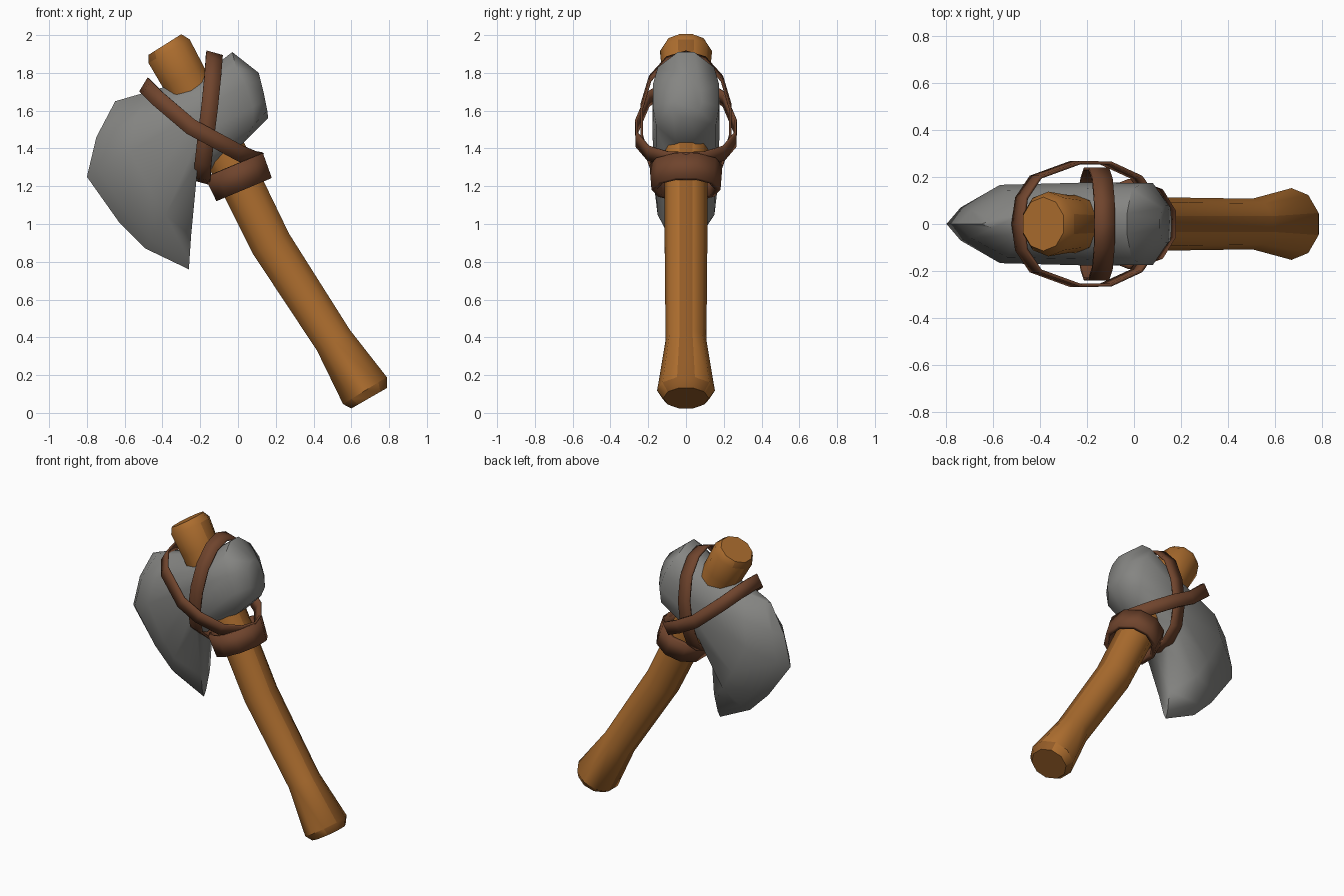
import bpy, bmesh, math
from mathutils import Vector

if "Cube" in bpy.data.objects:
    bpy.data.objects.remove(bpy.data.objects["Cube"])


def material(name, rgb):
    m = bpy.data.materials.new(name)
    m.diffuse_color = (*rgb, 1)
    m.use_nodes = True
    m.node_tree.nodes["Principled BSDF"].inputs["Base Color"].default_value = m.diffuse_color
    return m


LIGHT_WOOD = material("light wood", (0.42, 0.155, 0.028))
DARK_WOOD = material("dark wood", (0.29, 0.105, 0.02))
STONE = material("grey stone", (0.235, 0.235, 0.225))
LEATHER = material("brown leather", (0.16, 0.058, 0.026))


def loft(name, rings, mats, closed=False, thickness=0, angle=40):
    """Skin a list of equal closed rings; cap the ends, or solidify if thin."""
    bm = bmesh.new()
    rows = [[bm.verts.new(p) for p in ring] for ring in rings]
    n = len(rows[0])
    for a, b in zip(rows, rows[1:]):
        for i in range(n):
            j = (i + 1) % n
            bm.faces.new((a[i], a[j], b[j], b[i]))
    if not thickness:
        bm.faces.new(rows[0])
        bm.faces.new(rows[-1])
        bmesh.ops.remove_doubles(bm, verts=bm.verts, dist=0.0005)
    bmesh.ops.recalc_face_normals(bm, faces=bm.faces)
    mesh = bpy.data.meshes.new(name)
    bm.to_mesh(mesh)
    bm.free()
    ob = bpy.data.objects.new(name, mesh)
    bpy.context.collection.objects.link(ob)
    for m in mats:
        mesh.materials.append(m)
    if thickness:
        s = ob.modifiers.new("thickness", 'SOLIDIFY')
        s.thickness = thickness
        s.offset = 0
    bpy.ops.object.select_all(action='DESELECT')
    ob.select_set(True)
    bpy.context.view_layer.objects.active = ob
    bpy.ops.object.shade_smooth_by_angle(angle=math.radians(angle))
    return ob


def tube_rings(path, sides):
    """Rings of (x, z, radius in front plane, radius in y) square to the path."""
    rings = []
    for k, (x, z, r, ry) in enumerate(path):
        a, b = path[max(k - 1, 0)], path[min(k + 1, len(path) - 1)]
        t = Vector((b[0] - a[0], 0, b[1] - a[1])).normalized()
        u = Vector((-t.z, 0, t.x))
        rings.append([Vector((x, 0, z)) + u * r * math.cos(q) + Vector((0, ry * math.sin(q), 0))
                      for q in (2 * math.pi * (i + 0.5) / sides for i in range(sides))])
    return rings


# Handle: a bent ten-sided club with a flared foot
handle = loft("handle", tube_rings([
    (0.695, 0.078, 0.115, 0.12), (0.672, 0.118, 0.143, 0.153),
    (0.505, 0.385, 0.108, 0.108), (0.175, 0.895, 0.115, 0.113),
    (0.0, 1.25, 0.118, 0.113), (-0.29, 1.78, 0.128, 0.125),
    (-0.365, 1.915, 0.132, 0.138), (-0.387, 1.95, 0.108, 0.115)], 10),
    [LIGHT_WOOD, DARK_WOOD])
# Darker wood on the narrow sides and the foot
for p in handle.data.polygons:
    p.material_index = 0 if abs(p.normal.y) > 0.5 or p.normal.z > 0.7 else 1

# Stone head: sections from the poll, through the body, to the cutting edge
FULLNESS = (0.25, 0.85, 1, 1, 0.9, 0.3)


def section(points, thick):
    front = [Vector((x, -thick * f, z)) for (x, z), f in zip(points, FULLNESS)]
    return front + [Vector((p.x, -p.y, p.z)) for p in reversed(front)]


poll_end = [(0.11, 1.80), (0.12, 1.76), (0.135, 1.70), (0.145, 1.65), (0.155, 1.60), (0.16, 1.56)]
poll = [(-0.03, 1.91), (-0.01, 1.83), (0.04, 1.74), (0.08, 1.62), (0.08, 1.52), (0.03, 1.43)]
body = [(-0.20, 1.78), (-0.20, 1.71), (-0.20, 1.60), (-0.20, 1.47), (-0.21, 1.34), (-0.23, 1.22)]
edge = [(-0.65, 1.65), (-0.75, 1.46), (-0.80, 1.25), (-0.63, 1.01), (-0.49, 0.87), (-0.26, 0.76)]


def between(k):
    return [(a[0] + (b[0] - a[0]) * k, a[1] + (b[1] - a[1]) * k) for a, b in zip(body, edge)]


loft("stone_head", [section(poll_end, 0.08), section(poll, 0.175), section(body, 0.177),
                    section(between(0.62), 0.167), section(between(0.9), 0.07),
                    section(edge, 0)], [STONE], angle=55)

# Leather collar around the handle under the head
loft("collar", tube_rings([(0.032, 1.183, 0.152, 0.168), (-0.022, 1.312, 0.16, 0.178)], 10),
     [LEATHER], thickness=0.03)


def strap(name, half, across):
    """Ribbon loop from its y >= 0 half, mirrored; 'across' is half its width."""
    loop = [Vector(p) for p in half]
    loop += [Vector((p.x, -p.y, p.z)) for p in reversed(loop[1:-1])]
    w = Vector(across)
    loft(name, [[p - w for p in loop], [p + w for p in loop]], [LEATHER], thickness=0.014)


# Leather straps crossing over the head
strap("slanted_strap", [(-0.495, 0, 1.735), (-0.48, 0.11, 1.72), (-0.42, 0.20, 1.66),
                        (-0.25, 0.262, 1.515), (-0.12, 0.26, 1.445), (0.01, 0.20, 1.375),
                        (0.08, 0.10, 1.345), (0.11, 0, 1.34)], (0.022, 0, 0.037))
strap("upright_strap", [(-0.125, 0, 1.90), (-0.127, 0.10, 1.87), (-0.135, 0.19, 1.77),
                        (-0.15, 0.235, 1.62), (-0.17, 0.235, 1.46), (-0.185, 0.19, 1.32),
                        (-0.19, 0.10, 1.245), (-0.19, 0, 1.225)], (0.043, 0, -0.012))
